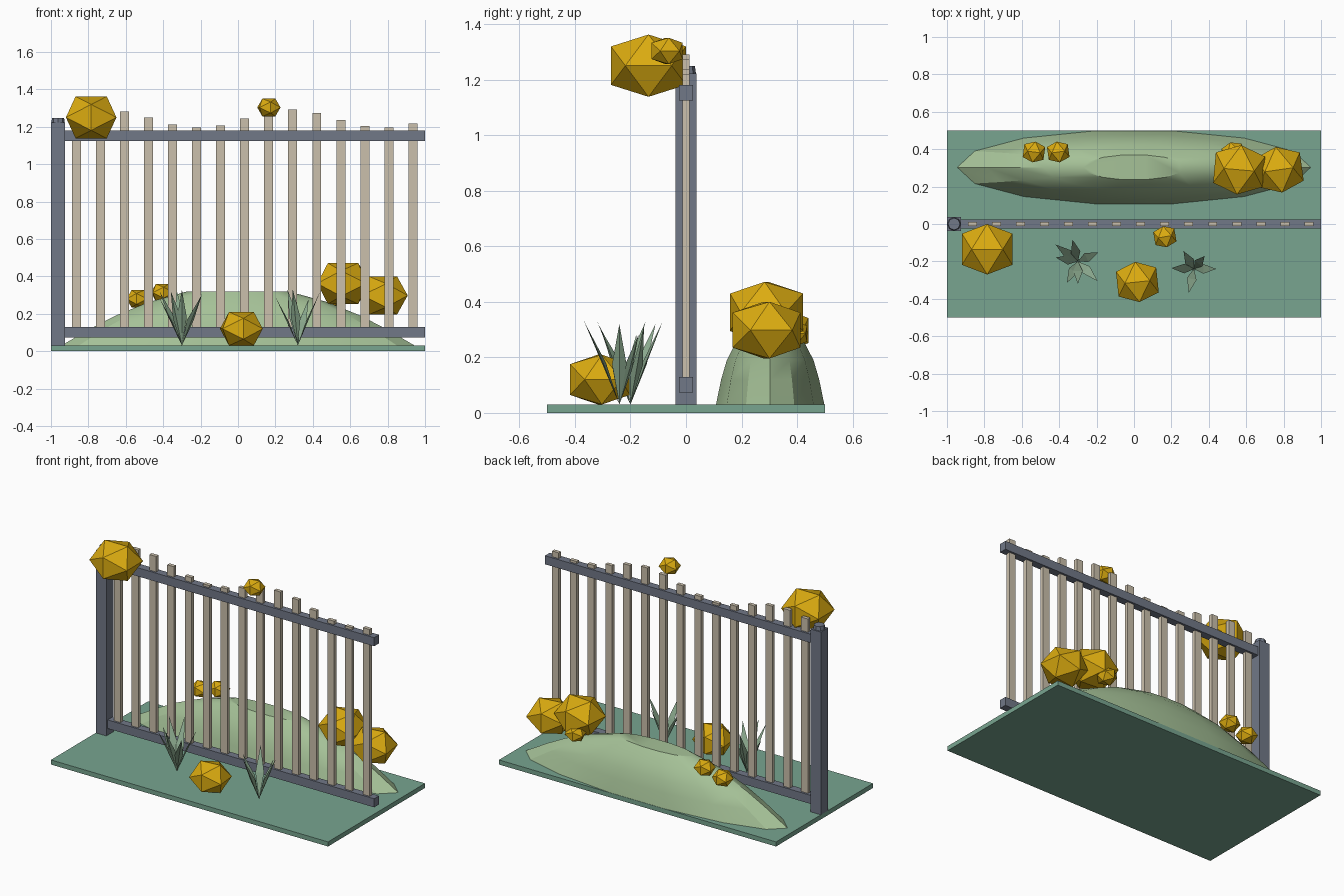
import bpy, bmesh, math
from mathutils import Vector

if "Cube" in bpy.data.objects:
    bpy.data.objects.remove(bpy.data.objects["Cube"])


def material(name, hex_code):
    def lin(c):
        return c / 12.92 if c <= 0.04045 else ((c + 0.055) / 1.055) ** 2.4
    m = bpy.data.materials.new(name)
    rgb = [lin(int(hex_code[i:i + 2], 16) / 255) for i in (0, 2, 4)]
    m.diffuse_color = (*rgb, 1)
    m.use_nodes = True
    m.node_tree.nodes["Principled BSDF"].inputs["Base Color"].default_value = m.diffuse_color
    return m


TEAL = material("teal_ground", "78A590")
SAGE = material("sage_mound", "A5C197")
GOLD = material("gold", "DCAC10")
SLATE = material("slate_grey", "717887")
BEIGE = material("beige", "CBC0AC")
LEAF = material("leaf_green", "8FAE92")


def finish(name, bm, mat):
    bmesh.ops.recalc_face_normals(bm, faces=bm.faces)
    me = bpy.data.meshes.new(name)
    bm.to_mesh(me)
    bm.free()
    me.materials.append(mat)
    ob = bpy.data.objects.new(name, me)
    bpy.context.collection.objects.link(ob)
    return ob


def box(name, lo, hi, mat):
    bm = bmesh.new()
    bmesh.ops.create_cube(bm, size=1)
    for v in bm.verts:
        v.co = Vector([(a + b) / 2 + c * (b - a) for a, b, c in zip(lo, hi, v.co)])
    return finish(name, bm, mat)


# Ground slab
box("ground_slab", (-1, -0.5, 0), (1, 0.5, 0.03), TEAL)

# Corner post with an octagonal cap
box("post", (-1, -0.038, 0.03), (-0.924, 0.038, 1.222), SLATE)
bm = bmesh.new()
bmesh.ops.create_cone(bm, cap_ends=True, segments=8, radius1=0.036, radius2=0.032, depth=0.026)
bmesh.ops.translate(bm, verts=bm.verts, vec=(-0.962, 0, 1.235))
finish("post_cap", bm, SLATE)

# Rails
for name, z in (("bottom_rail", 0.102), ("top_rail", 1.153)):
    box(name, (-0.924, -0.025, z - 0.028), (1, 0.025, z + 0.028), SLATE)

# Slats with a wavy top line
for i in range(15):
    x = -0.864 + i * 0.1285
    top = 1.243 + 0.048 * math.sin(0.82 * i + 0.54)
    box(f"slat_{i + 1}", (x - 0.024, -0.012, 0.1), (x + 0.024, 0.012, top), BEIGE)

# Long mound: stacked 14-sided rings (x radius, y radius, height)
bm = bmesh.new()
rings = []
for rx, ry, z in ((0.945, 0.2, 0.03), (0.79, 0.181, 0.12), (0.655, 0.16, 0.19),
                  (0.48, 0.122, 0.262), (0.27, 0.068, 0.32)):
    rings.append([bm.verts.new((rx * math.cos(k * math.tau / 14),
                                0.303 + ry * math.sin(k * math.tau / 14), z))
                  for k in range(14)])
for a, b in zip(rings, rings[1:]):
    for k in range(14):
        n = (k + 1) % 14
        bm.faces.new((a[k], a[n], b[n], b[k]))
bm.faces.new(rings[0])
bm.faces.new(rings[-1])
mound = finish("mound", bm, SAGE)
bpy.context.view_layer.objects.active = mound
mound.select_set(True)
bpy.ops.object.shade_smooth_by_angle(angle=math.radians(30))
mound.select_set(False)


# Golden shrubs: twenty-sided solids, slightly squashed
def shrub(name, centre, half, turn):
    p = half / 1.618
    bm = bmesh.new()
    for s in (-1, 1):
        for t in (-1, 1):
            for co in ((s * p, 0, t * half), (0, s * half, t * p), (s * half, t * p, 0)):
                bm.verts.new(co)
    bmesh.ops.convex_hull(bm, input=bm.verts)
    ob = finish(name, bm, GOLD)
    ob.location = centre
    ob.scale = (1, 1, 0.83)
    ob.rotation_euler = (0, 0, math.radians(turn))


SHRUBS = (
    ("post_shrub", (-0.785, -0.135, 1.25), 0.135, 0),
    ("rail_shrub", (0.165, -0.068, 1.303), 0.057, 10),
    ("front_shrub", (0.018, -0.31, 0.12), 0.108, 6),
    ("mound_shrub_large", (0.562, 0.29, 0.362), 0.132, -5),
    ("mound_shrub_medium", (0.775, 0.29, 0.298), 0.123, 8),
    ("mound_shrub_small", (0.53, 0.382, 0.285), 0.056, 15),
    ("mound_shrub_left", (-0.535, 0.385, 0.28), 0.056, -8),
    ("mound_shrub_mid", (-0.405, 0.385, 0.313), 0.056, 8),
)
for args in SHRUBS:
    shrub(*args)


# Spiky plants: folded diamond blades fanning out from one point
def plant(name, x, y, blades):
    bm = bmesh.new()
    for angle, reach, height in blades:
        a = math.radians(angle)
        out = Vector((math.cos(a), math.sin(a), 0))
        side = Vector((-math.sin(a), math.cos(a), 0))
        root = Vector((x, y, 0.03))
        mid = root + out * reach * 0.42 + Vector((0, 0, height * 0.5))
        pts = (root, mid + side * 0.026, mid + out * 0.01, mid - side * 0.026,
               root + out * reach + Vector((0, 0, height)))
        r, l, c, q, t = [bm.verts.new(co) for co in pts]
        for f in ((r, c, l), (r, q, c), (l, c, t), (c, q, t), (r, l, q), (l, t, q)):
            bm.faces.new(f)
    finish(name, bm, LEAF)


plant("left_plant", -0.3, -0.2, (
    (143, 0.15, 0.29), (104, 0.12, 0.3), (24, 0.12, 0.28), (-45, 0.15, 0.27),
    (270, 0.12, 0.3), (243, 0.13, 0.29), (170, 0.12, 0.25)))
plant("right_plant", 0.32, -0.24, (
    (178, 0.12, 0.26), (120, 0.11, 0.3), (258, 0.13, 0.3),
    (0, 0.12, 0.29), (50, 0.09, 0.25)))
